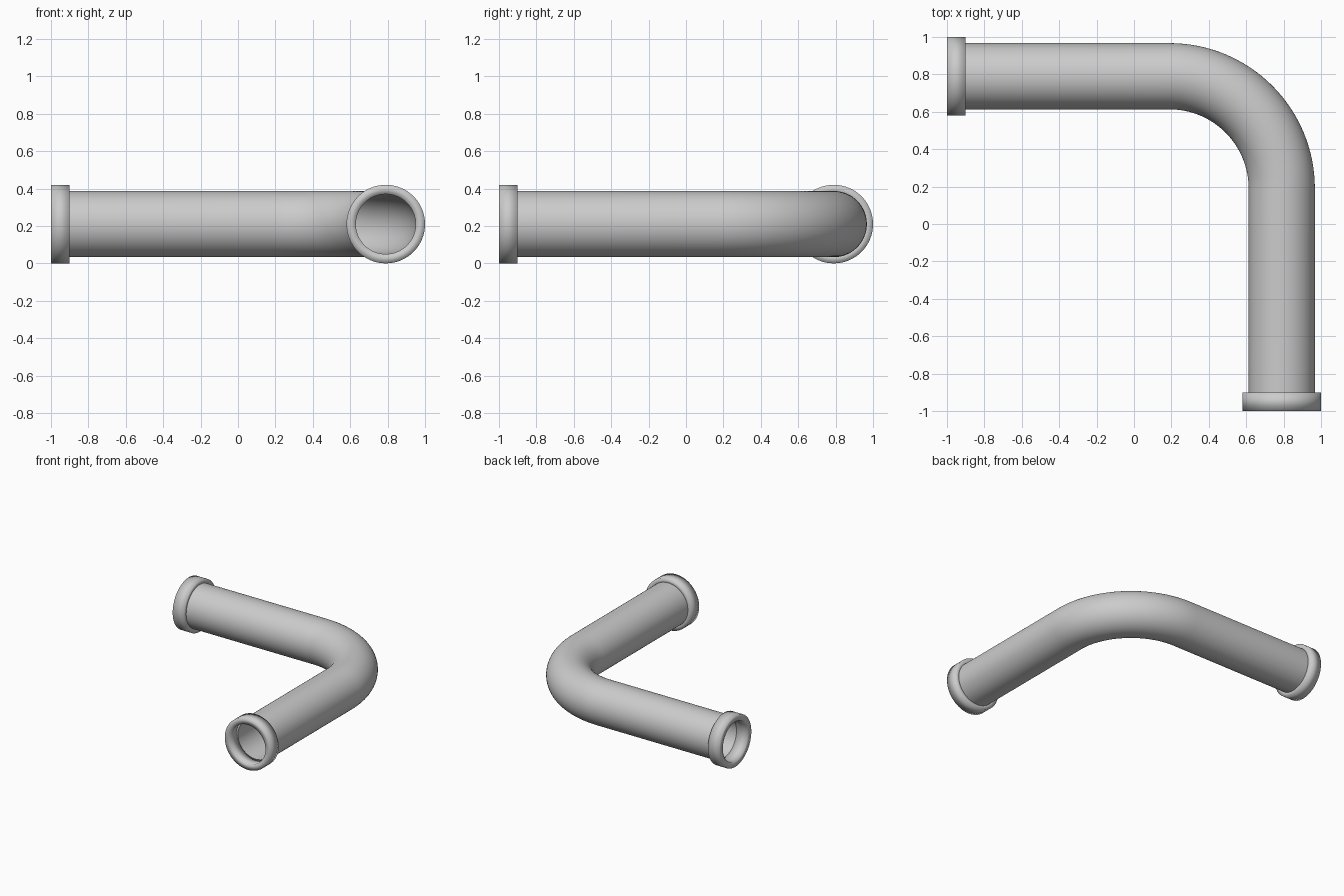
import bpy, bmesh, math
from mathutils import Vector

if "Cube" in bpy.data.objects:
    bpy.data.objects.remove(bpy.data.objects["Cube"])

SIDES = 64
C, Z = 0.79, 0.21          # centre line offset and height
R_OUT, R_IN, R_COLLAR = 0.177, 0.16, 0.21
BEND = 0.60                # bend radius
K = C - BEND               # bend centre (K, K)
UP = Vector((0, 0, 1))


def ring(bm, centre, side, r):
    return [bm.verts.new(centre + r * (math.cos(a) * side + math.sin(a) * UP))
            for a in (2 * math.pi * i / SIDES for i in range(SIDES))]


def sweep(name, stations):
    """Skin a closed loop of rings given as (centre, side vector, radius)."""
    bm = bmesh.new()
    rings = [ring(bm, *s) for s in stations]
    for a, b in zip(rings, rings[1:] + rings[:1]):
        for i in range(SIDES):
            j = (i + 1) % SIDES
            bm.faces.new((a[i], a[j], b[j], b[i]))
    bmesh.ops.recalc_face_normals(bm, faces=bm.faces)
    for f in bm.faces:
        f.smooth = True
    me = bpy.data.meshes.new(name)
    bm.to_mesh(me)
    bm.free()
    ob = bpy.data.objects.new(name, me)
    bpy.context.collection.objects.link(ob)
    return ob


X, Y = Vector((1, 0, 0)), Vector((0, 1, 0))

# Hollow pipe: straight run, quarter bend, straight run
path = [(Vector((-0.9, C, Z)), Y)]
for i in range(33):
    a = math.pi / 2 * (1 - i / 32)
    d = Vector((math.cos(a), math.sin(a), 0))
    path.append((Vector((K, K, Z)) + BEND * d, d))
path.append((Vector((C, -0.9, Z)), X))
pipe = sweep("bent_pipe", [(p, d, R_OUT) for p, d in path]
             + [(p, d, R_IN) for p, d in reversed(path)])
bpy.context.view_layer.objects.active = pipe
pipe.select_set(True)
bpy.ops.object.shade_smooth_by_angle(angle=math.radians(40))

# End collars, softly shaded across their edges
profile = [(-1.0, R_IN), (-1.0, R_COLLAR), (-0.9, R_COLLAR), (-0.9, R_IN)]
sweep("left_collar", [(Vector((t, C, Z)), Y, r) for t, r in profile])
sweep("front_collar", [(Vector((C, t, Z)), X, r) for t, r in profile])
